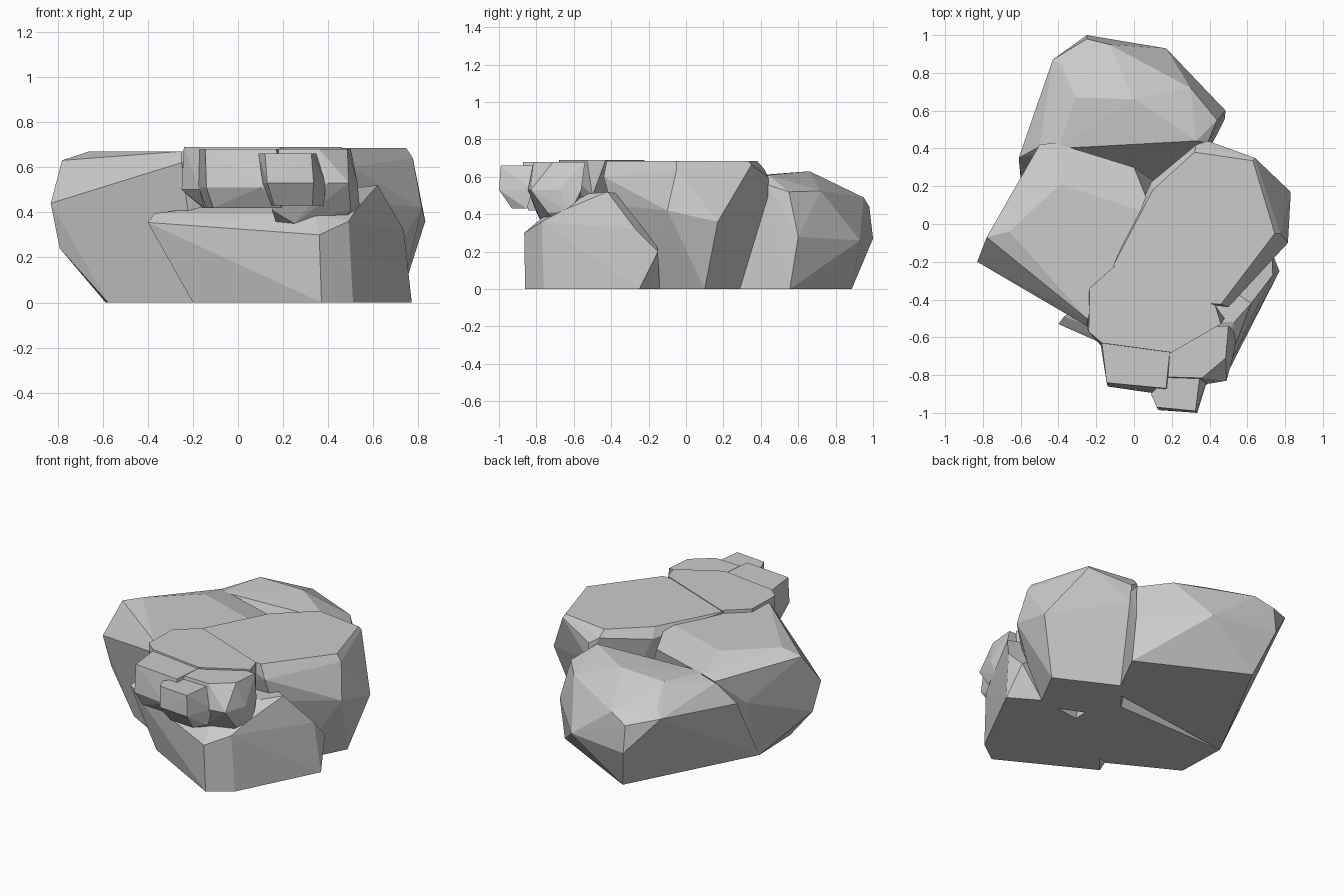
import bpy, bmesh, math


def hull(name, pts):
    """Flat-faced convex rock from a few corner points."""
    bm = bmesh.new()
    for p in pts:
        bm.verts.new(p)
    res = bmesh.ops.convex_hull(bm, input=bm.verts[:])
    loose = [v for v in bm.verts if not v.link_faces]
    bmesh.ops.delete(bm, geom=loose, context='VERTS')
    bmesh.ops.dissolve_limit(bm, angle_limit=math.radians(2),
                             verts=bm.verts[:], edges=bm.edges[:])
    bmesh.ops.recalc_face_normals(bm, faces=bm.faces[:])
    me = bpy.data.meshes.new(name)
    bm.to_mesh(me)
    bm.free()
    ob = bpy.data.objects.new(name, me)
    bpy.context.collection.objects.link(ob)
    return ob


def ring(z, *xy):
    return [(x, y, z) for x, y in xy]


# Left boulder: broad flat top, undercut left side
hull("left_boulder",
     ring(0, (-.587, .086), (-.576, -.243), (-.17, -.464), (.3, -.3), (.3, .1))
     + [(-.79, -.17, .24), (-.83, -.2, .44), (-.78, -.07, .63), (-.25, -.54, .62),
        (-.5, .42, .58), (-.42, .43, .61), (-.6, .24, .4), (0, .3, .61)]
     + ring(.67, (-.66, -.04), (-.25, -.5), (-.39, .21), (.1, .05), (.1, -.4)))

# Back boulder: lower, sloping to the rear
hull("back_boulder",
     ring(0, (.48, .555), (-.166, .886), (-.587, .086), (.3, .2))
     + [(-.25, 1.0, .27), (.17, .93, .26), (.485, .6, .28), (-.25, .98, .44),
        (-.43, .87, .49), (-.13, .95, .49), (.3, .72, .525), (.44, .55, .52),
        (.39, .43, .56), (-.61, .35, .44), (-.5, .41, .57), (-.38, .84, .53),
        (-.31, .67, .625), (.0, .66, .63), (.33, .44, .61), (-.4, .4, .61)])

# Right boulder: tall, with a flat top
hull("right_boulder",
     ring(0, (.715, .1), (.34, .29), (.1, 0), (.56, -.2))
     + [(.83, .17, .36), (.815, -.1, .42), (.39, .44, .49), (.39, .44, .6),
        (.64, .35, .665), (.775, -.05, .64), (.33, .42, .64), (.09, .22, .62),
        (.5, -.44, .6), (.52, -.4, .45), (.0, -.3, .4)]
     + ring(.685, (.1, .18), (.32, .38), (.63, .335), (.745, -.05),
            (.46, -.425), (.25, -.41), (-.11, -.22)))

# Front boulder: low, under the stacked blocks
hull("front_boulder",
     ring(0, (-.2, -.55), (.37, -.86), (.51, -.76), (.77, -.25), (.587, -.14), (.1, -.2))
     + [(-.4, -.53, .355), (-.37, -.49, .395), (.17, -.78, .27), (.36, -.865, .3),
        (.49, -.77, .36), (.34, -.76, .39), (.73, -.15, .2), (.735, -.27, .32),
        (.62, -.42, .52), (.53, -.52, .51), (.53, -.66, .42), (.3, -.2, .48)])

# Stacked blocks at the front: rear left, middle, right, and small nose
hull("rear_block",
     ring(.69, (-.235, -.34), (-.1, -.22), (.25, -.41), (.43, -.43), (.46, -.53),
          (.2, -.68), (-.17, -.63), (-.24, -.57))
     + ring(.5, (-.25, -.35), (-.25, -.55), (.48, -.5), (-.17, -.65))
     + ring(.42, (-.16, -.4), (-.15, -.58), (.4, -.5)))

hull("middle_block",
     ring(.68, (-.17, -.63), (-.145, -.84), (.17, -.87), (.2, -.56), (-.1, -.5))
     + ring(.51, (-.175, -.65), (-.14, -.86), (.1, -.895), (.2, -.88))
     + ring(.42, (-.14, -.68), (-.11, -.82), (.19, -.84), (.2, -.6)))

hull("right_block",
     ring(.68, (.2, -.55), (.5, -.54), (.485, -.71), (.36, -.815), (.18, -.81))
     + ring(.53, (.525, -.56), (.53, -.68), (.49, -.83), (.4, -.845), (.17, -.83))
     + ring(.41, (.15, -.8), (.54, -.62), (.5, -.74))
     + ring(.35, (.17, -.72), (.25, -.77), (.46, -.7), (.4, -.6)))

hull("nose_block",
     ring(.66, (.19, -.79), (.35, -.79), (.325, -.99), (.12, -.97), (.09, -.9))
     + ring(.53, (.39, -.82), (.335, -1.0), (.13, -.985), (.11, -.9))
     + ring(.43, (.15, -.86), (.38, -.85), (.33, -.93), (.16, -.92)))
